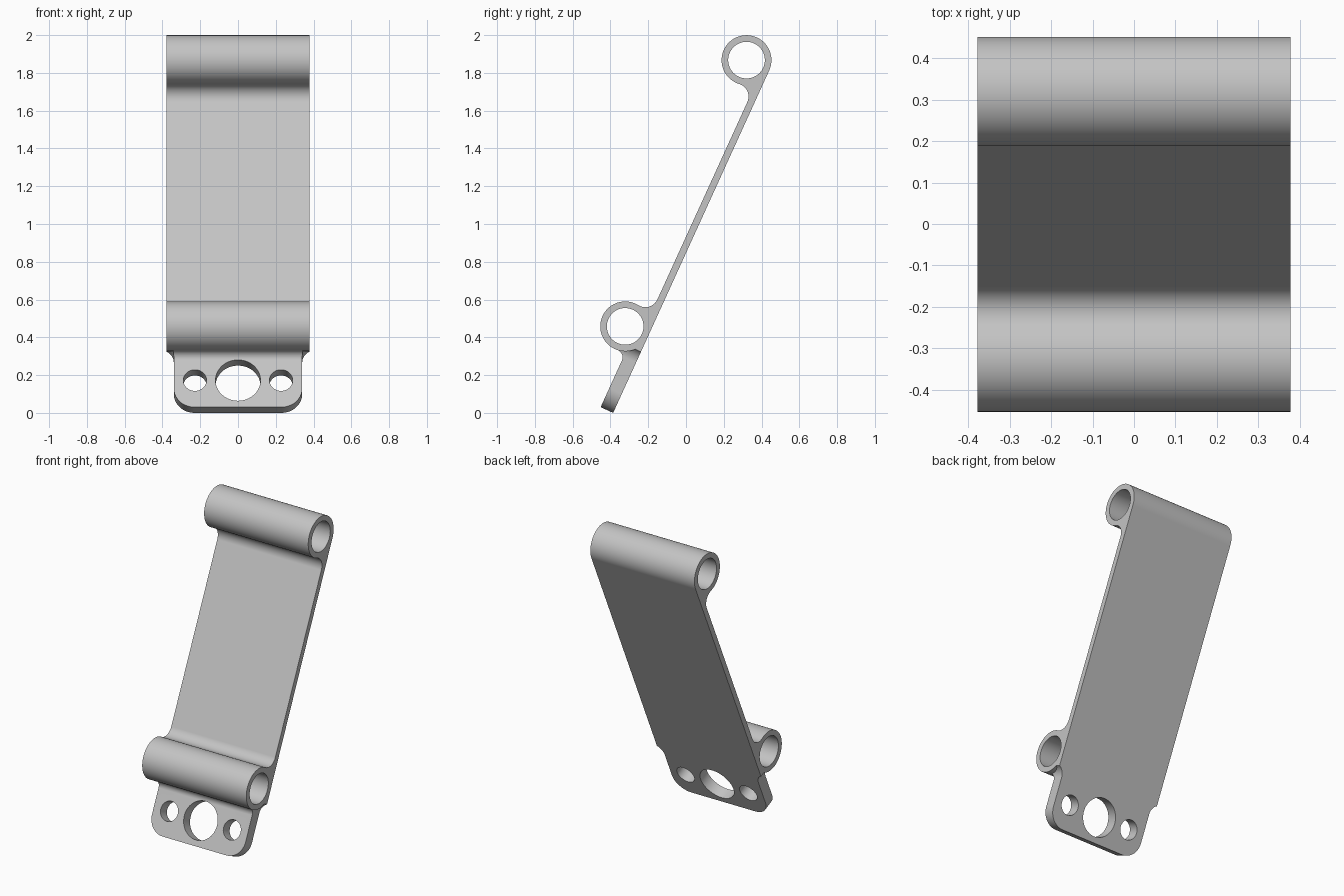
import bpy, bmesh
from math import sin, cos, radians, degrees, atan2, sqrt, asin
from mathutils import Matrix

cube = bpy.data.objects.get("Cube")
if cube:
    bpy.data.objects.remove(cube, do_unlink=True)

# Main dimensions, in the plate's own upright frame (lower ring at the origin)
SPAN = 1.549      # distance between ring centres
R, BORE = 0.132, 0.097
HALF_W, LIP_W = 0.378, 0.34
PLATE_Y = 0.096   # front face of the thin plate
LIP_Y = 0.059     # front face of the thicker lip
LIP_END, STEP = -0.443, -0.088
HOLE_Z = -0.287

metal = bpy.data.materials.new("light_grey_metal")
metal.use_nodes = True
GREY = (0.55, 0.55, 0.55, 1)
metal.diffuse_color = GREY
metal.node_tree.nodes["Principled BSDF"].inputs["Base Color"].default_value = GREY


def arc(cx, cy, r, a0, a1):
    n = max(4, round(abs(a1 - a0) / 5))
    angles = [radians(a0 + (a1 - a0) * i / n) for i in range(n + 1)]
    return [(cx + r * cos(a), cy + r * sin(a)) for a in angles]


def prism(name, outline, axis, lo, hi):
    """Extrude a (u, z) outline along x or y."""
    bm = bmesh.new()
    place = (lambda u, z: (lo, u, z)) if axis == "x" else (lambda u, z: (u, lo, z))
    face = bm.faces.new([bm.verts.new(place(u, z)) for u, z in outline])
    top = bmesh.ops.extrude_face_region(bm, geom=[face])["geom"]
    d = hi - lo
    shift = (d, 0, 0) if axis == "x" else (0, d, 0)
    bmesh.ops.translate(bm, vec=shift, verts=[g for g in top if isinstance(g, bmesh.types.BMVert)])
    bmesh.ops.recalc_face_normals(bm, faces=bm.faces)
    mesh = bpy.data.meshes.new(name)
    bm.to_mesh(mesh)
    bm.free()
    mesh.materials.append(metal)
    obj = bpy.data.objects.new(name, mesh)
    bpy.context.collection.objects.link(obj)
    return obj


def activate(obj):
    bpy.ops.object.select_all(action="DESELECT")
    obj.select_set(True)
    bpy.context.view_layer.objects.active = obj


def combine(obj, other, operation):
    mod = obj.modifiers.new("combine", "BOOLEAN")
    mod.operation, mod.solver, mod.object = operation, "EXACT", other
    activate(obj)
    bpy.ops.object.modifier_apply(modifier=mod.name)
    bpy.data.objects.remove(other, do_unlink=True)


def drill(obj, u, z, r, axis):
    combine(obj, prism("drill", arc(u, z, r, 0, 360)[:-1], axis, -1, 1), "DIFFERENCE")


# Plate with a ring at each end, blended by fillets
fr = 0.07
fy = PLATE_Y - fr
fz = sqrt((R + fr) ** 2 - fy ** 2)
touch = degrees(atan2(fz, fy))
step_angle = degrees(asin(STEP / R))
side = (arc(0, SPAN, R, 0, 360 - touch)
        + arc(fy, SPAN - fz, fr, 180 - touch, 0)[1:]
        + arc(fy, fz, fr, 0, touch - 180)
        + arc(0, 0, R, touch, 360 + step_angle)[1:]
        + [(R, STEP)])
body = prism("hinge_plate", side, "x", -HALF_W, HALF_W)
for z in (0, SPAN):
    drill(body, 0, z, BORE, "x")

# Mounting lip: side profile with a small fillet under the lower ring
lr = 0.04
ly = LIP_Y - lr
lz = -sqrt((R + lr) ** 2 - ly ** 2)
lip_touch = degrees(atan2(-lz, -ly))
lip_side = ([(R, LIP_END), (LIP_Y, LIP_END)]
            + arc(ly, lz, lr, 0, lip_touch)
            + [(0.0146, -0.11), (LIP_Y, STEP), (R, STEP)])
lip = prism("mounting_lip", lip_side, "x", -0.5, 0.5)

# Lip front outline: rounded lower corners and flared shoulders
corner, flare = 0.11, 0.07
flare_x = LIP_W + flare
flare_end = degrees(atan2(sqrt(flare ** 2 - (flare_x - HALF_W) ** 2), HALF_W - flare_x))
half = (arc(LIP_W - corner, LIP_END + corner, corner, -90, 0)
        + arc(flare_x, STEP - 0.062, flare, 180, flare_end)
        + [(HALF_W - 0.001, -0.05)])
outline = half + [(-x, z) for x, z in reversed(half)]
combine(lip, prism("lip_outline", outline, "y", -0.3, 0.3), "INTERSECT")

# Bolt holes
for x, r in ((0, 0.119), (0.228, 0.0615), (-0.228, 0.0615)):
    drill(lip, x, HOLE_Z, r, "y")

# Lean both parts back and shade them
for obj in (body, lip):
    obj.data.transform(Matrix.Translation((0, -0.322, 0.458)) @ Matrix.Rotation(radians(-24.5), 4, "X"))
    activate(obj)
    bpy.ops.object.shade_smooth_by_angle(angle=radians(30))
    weighted = obj.modifiers.new("flat_faces", "WEIGHTED_NORMAL")
    weighted.keep_sharp = True
